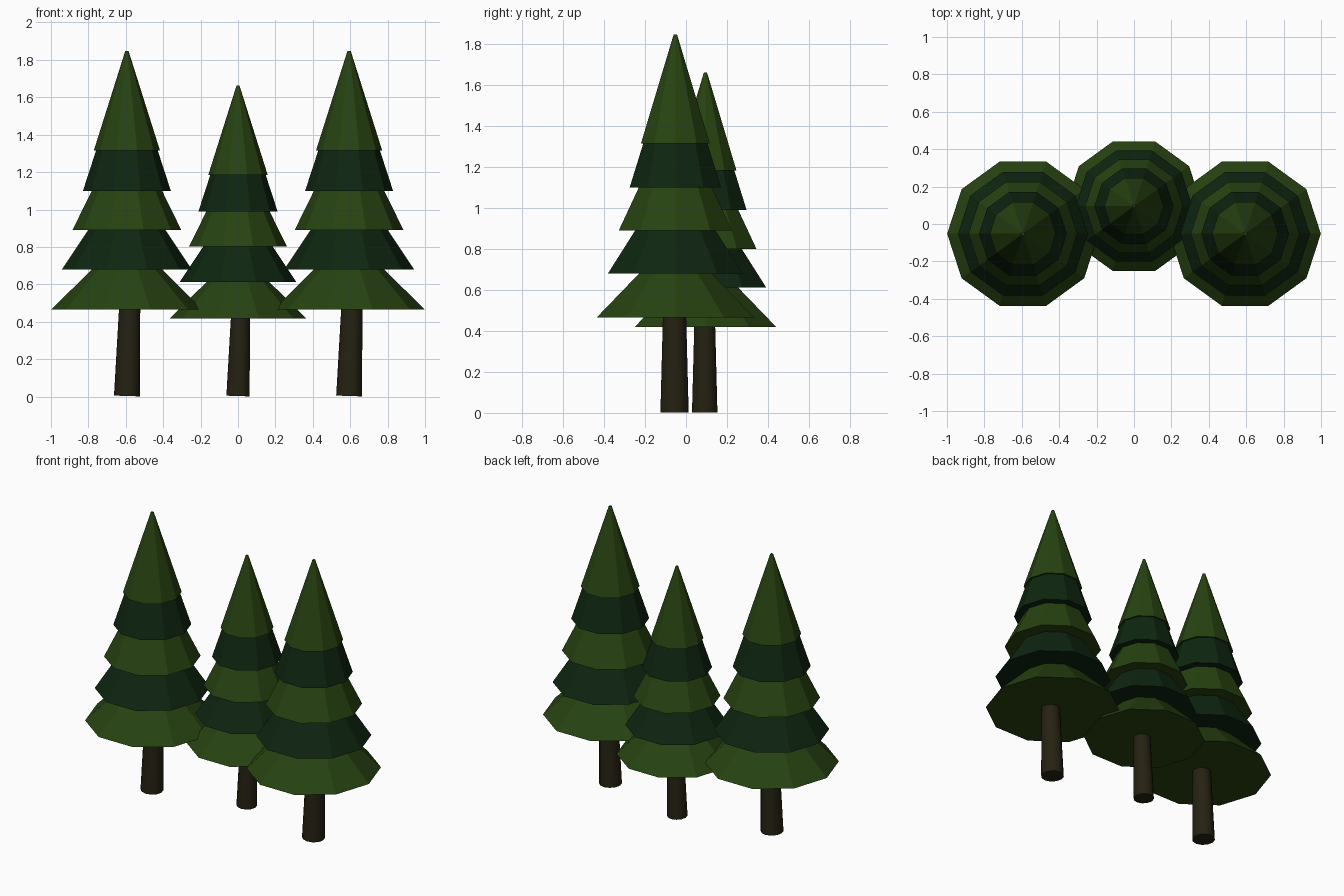
import bpy, bmesh, math
from mathutils import Matrix

if "Cube" in bpy.data.objects:
    bpy.data.objects.remove(bpy.data.objects["Cube"])


def material(name, rgb):
    m = bpy.data.materials.new(name)
    m.diffuse_color = (*rgb, 1)
    m.use_nodes = True
    m.node_tree.nodes["Principled BSDF"].inputs["Base Color"].default_value = m.diffuse_color
    return m


LIGHT = material("leaf green", (0.020, 0.055, 0.0055))
DARK = material("deep pine green", (0.0045, 0.019, 0.0055))
BARK = material("dark bark", (0.019, 0.0155, 0.006))

SIDES = 10
# foliage tiers: base height, base radius, top height, top radius
TIERS = [
    (0.465, 0.405, 0.68, 0.187),
    (0.68, 0.347, 0.89, 0.207),
    (0.89, 0.291, 1.10, 0.188),
    (1.10, 0.235, 1.315, 0.165),
    (1.315, 0.177, 1.847, 0.009),
]


def add_object(name, bm, mats, location, scale):
    mesh = bpy.data.meshes.new(name)
    bmesh.ops.recalc_face_normals(bm, faces=bm.faces)
    bm.to_mesh(mesh)
    bm.free()
    for m in mats:
        mesh.materials.append(m)
    obj = bpy.data.objects.new(name, mesh)
    obj.location = location
    obj.scale = (scale,) * 3
    bpy.context.collection.objects.link(obj)
    return obj


def ring(bm, r, z):
    step = 2 * math.pi / SIDES
    return [bm.verts.new((r * math.cos(i * step), r * math.sin(i * step), z))
            for i in range(SIDES)]


def bridge(bm, a, b, mat):
    for i in range(SIDES):
        j = (i + 1) % SIDES
        bm.faces.new((a[i], a[j], b[j], b[i])).material_index = mat


def foliage(name, location, scale):
    # one closed skirt profile, alternating the two greens tier by tier
    bm = bmesh.new()
    below = None
    for k, (z0, r0, z1, r1) in enumerate(TIERS):
        base, top = ring(bm, r0, z0), ring(bm, r1, z1)
        if below:
            bridge(bm, below, base, k % 2)
        else:
            bm.faces.new(base)
        bridge(bm, base, top, k % 2)
        below = top
    bm.faces.new(below)
    add_object(name, bm, (LIGHT, DARK), location, scale)


def trunk(name, location, scale):
    # tapered log leaning slightly to the right
    bm = bmesh.new()
    bmesh.ops.create_cone(bm, cap_ends=True, segments=12, radius1=0.069,
                          radius2=0.056, depth=0.5,
                          matrix=Matrix.Translation((0, 0, 0.25)))
    bmesh.ops.transform(bm, verts=bm.verts,
                        matrix=Matrix.Translation((0, -0.004, 0.003))
                        @ Matrix.Rotation(math.radians(1.8), 4, 'Y'))
    obj = add_object(name, bm, (BARK,), location, scale)
    bpy.context.view_layer.objects.active = obj
    obj.select_set(True)
    bpy.ops.object.shade_smooth_by_angle(angle=math.radians(40))
    obj.select_set(False)


# two tall trees in front, a smaller one set back between them
for label, x, y, s in (("left", -0.594, -0.052, 1.0),
                       ("middle", 0.0, 0.095, 0.9),
                       ("right", 0.594, -0.052, 1.0)):
    foliage(label + "_tree_foliage", (x, y, 0), s)
    trunk(label + "_tree_trunk", (x, y, 0), s)
